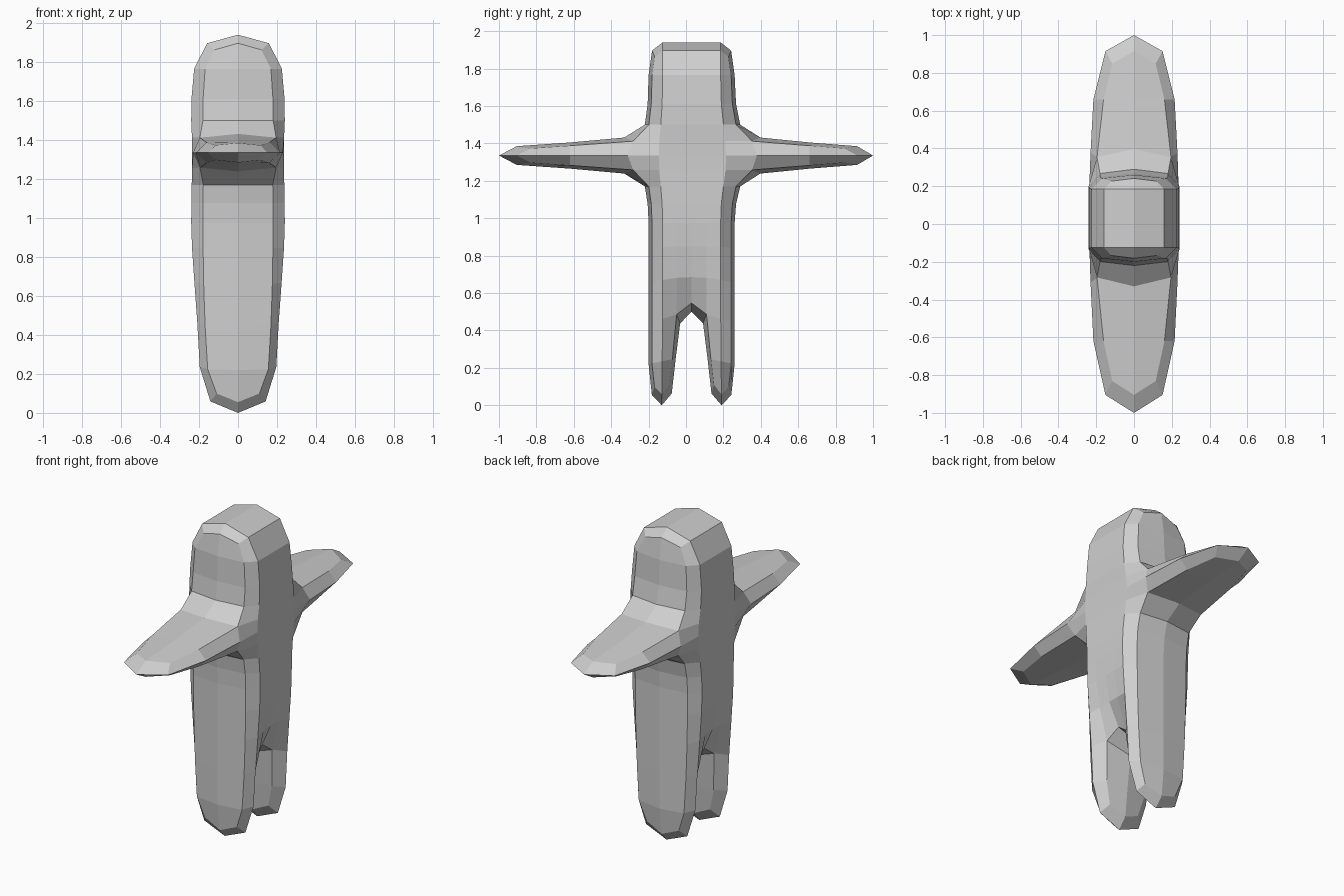
import bpy, bmesh

if "Cube" in bpy.data.objects:
    bpy.data.objects.remove(bpy.data.objects["Cube"])

# Side-profile cage: rows of (z, half width), four columns across y
ROWS = [(0.0, 0.185), (0.44, 0.24), (0.87, 0.24), (1.08, 0.24),
        (1.26, 0.235), (1.41, 0.235), (1.59, 0.245), (1.94, 0.205)]
COLS = [-0.20, -0.05, 0.11, 0.26]

points = {}
for r, (z, w) in enumerate(ROWS):
    for c, y in enumerate(COLS):
        points[r, c] = (y, z, w)

# Legs: raised, pinched crotch
for c in (1, 2):
    y = COLS[c]
    points[1, c] = (y, 0.50, 0.175)
    points[0, c] = (y - 0.01 if c == 1 else y + 0.01, 0.0, 0.185)

# Arms: flared shoulders and thin ends
for r, tip_z in ((4, 1.27), (5, 1.40)):
    z = ROWS[r][0]
    points[r, 0] = (-0.24, z, 0.235)
    points[r, 3] = (0.32, z, 0.235)
    points[r, -1] = (-1.0, tip_z, 0.195)
    points[r, 4] = (1.0, tip_z, 0.195)

# Cells of the profile: body grid without the gap between the legs, plus arms
cells = [(r, c) for r in range(7) for c in range(3) if (r, c) != (0, 1)]
cells += [(4, -1), (4, 3)]

bm = bmesh.new()
right = {k: bm.verts.new((w, y, z)) for k, (y, z, w) in points.items()}
left = {k: bm.verts.new((-w, y, z)) for k, (y, z, w) in points.items()}
edges = set()
for r, c in cells:
    loop = [(r, c), (r, c + 1), (r + 1, c + 1), (r + 1, c)]
    bm.faces.new([right[k] for k in loop])
    bm.faces.new([left[k] for k in reversed(loop)])
    edges.update(zip(loop, loop[1:] + loop[:1]))

# Walls along the outline
for a, b in edges:
    if (b, a) not in edges:
        bm.faces.new([right[b], right[a], left[a], left[b]])
bmesh.ops.recalc_face_normals(bm, faces=bm.faces)

mesh = bpy.data.meshes.new("figure_body")
bm.to_mesh(mesh)
bm.free()
body = bpy.data.objects.new("figure_body", mesh)
bpy.context.collection.objects.link(body)

# One rounding step, flat faces
sub = body.modifiers.new("rounding", 'SUBSURF')
sub.levels = sub.render_levels = 1
sub.use_limit_surface = False

grey = bpy.data.materials.new("light grey")
grey.diffuse_color = (0.62, 0.62, 0.62, 1)
grey.use_nodes = True
grey.node_tree.nodes["Principled BSDF"].inputs["Base Color"].default_value = grey.diffuse_color
mesh.materials.append(grey)
